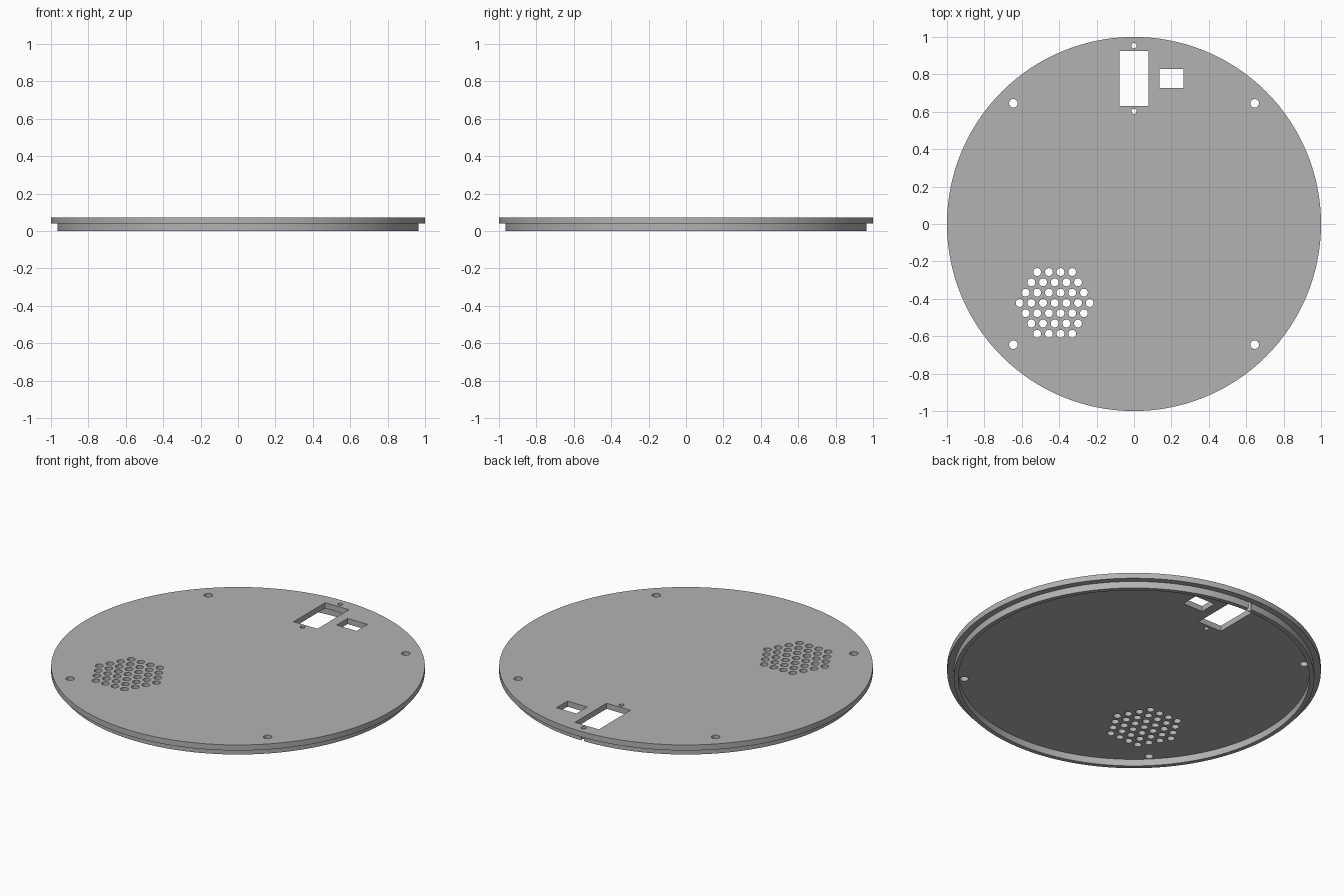
import bpy, bmesh, math
from mathutils import Matrix, Vector

cube = bpy.data.objects.get("Cube")
if cube:
    bpy.data.objects.remove(cube, do_unlink=True)

TOP, LEDGE = 0.073, 0.04

grey = bpy.data.materials.new("plain grey")
grey.use_nodes = True
grey.diffuse_color = (0.45, 0.45, 0.45, 1)
grey.node_tree.nodes["Principled BSDF"].inputs["Base Color"].default_value = (0.45, 0.45, 0.45, 1)


def add_object(name, bm):
    bmesh.ops.recalc_face_normals(bm, faces=bm.faces[:])
    mesh = bpy.data.meshes.new(name)
    bm.to_mesh(mesh)
    bm.free()
    mesh.materials.append(grey)
    obj = bpy.data.objects.new(name, mesh)
    bpy.context.collection.objects.link(obj)
    return obj


# Round lid: a thin plate with a locating lip underneath, as one turned profile
bm = bmesh.new()
profile = [(1, TOP), (1, LEDGE), (0.965, LEDGE), (0.965, 0), (0.94, 0), (0.94, LEDGE)]
segments = 128
rings = [[bm.verts.new((r * math.cos(a), r * math.sin(a), z))
          for a in (math.tau * i / segments for i in range(segments))] for r, z in profile]
for upper, lower in zip(rings, rings[1:]):
    for i in range(segments):
        j = (i + 1) % segments
        bm.faces.new((upper[i], lower[i], lower[j], upper[j]))
bm.faces.new(rings[0])
bm.faces.new(rings[-1])
lid = add_object("lid", bm)

# Cutters for every opening
cuts = bmesh.new()


def cut_hole(x, y, radius):
    bmesh.ops.create_cone(cuts, cap_ends=True, segments=24, radius1=radius, radius2=radius,
                          depth=0.4, matrix=Matrix.Translation((x, y, 0)))


def cut_window(x0, x1, y0, y1):
    place = Matrix.Translation(((x0 + x1) / 2, (y0 + y1) / 2, 0))
    bmesh.ops.create_cube(cuts, size=1, matrix=place @ Matrix.Diagonal((x1 - x0, y1 - y0, 0.4, 1)))


# Socket window with its two screw holes, and the switch window
cut_window(-0.078, 0.078, 0.63, 0.925)
cut_window(0.135, 0.265, 0.728, 0.83)
for y in (0.602, 0.954):
    cut_hole(0, y, 0.014)

# Four fixing holes
for sx in (-1, 1):
    for sy in (-1, 1):
        cut_hole(sx * 0.645, sy * 0.645, 0.023)

# Hexagonal vent grille
for row in range(-3, 4):
    count = 7 - abs(row)
    for k in range(count):
        cut_hole(-0.424 + (k - (count - 1) / 2) * 0.0624, -0.422 + row * 0.055, 0.021)

cutter = add_object("opening_cutter", cuts)
cutter.hide_render = True

# Cut the openings, then drop the cutter
mod = lid.modifiers.new("openings", 'BOOLEAN')
mod.operation = 'DIFFERENCE'
mod.solver = 'EXACT'
mod.object = cutter
bpy.ops.object.select_all(action='DESELECT')
lid.select_set(True)
bpy.context.view_layer.objects.active = lid
bpy.ops.object.modifier_apply(modifier=mod.name)
bpy.data.objects.remove(cutter, do_unlink=True)
bpy.ops.object.shade_smooth_by_angle(angle=math.radians(30))
